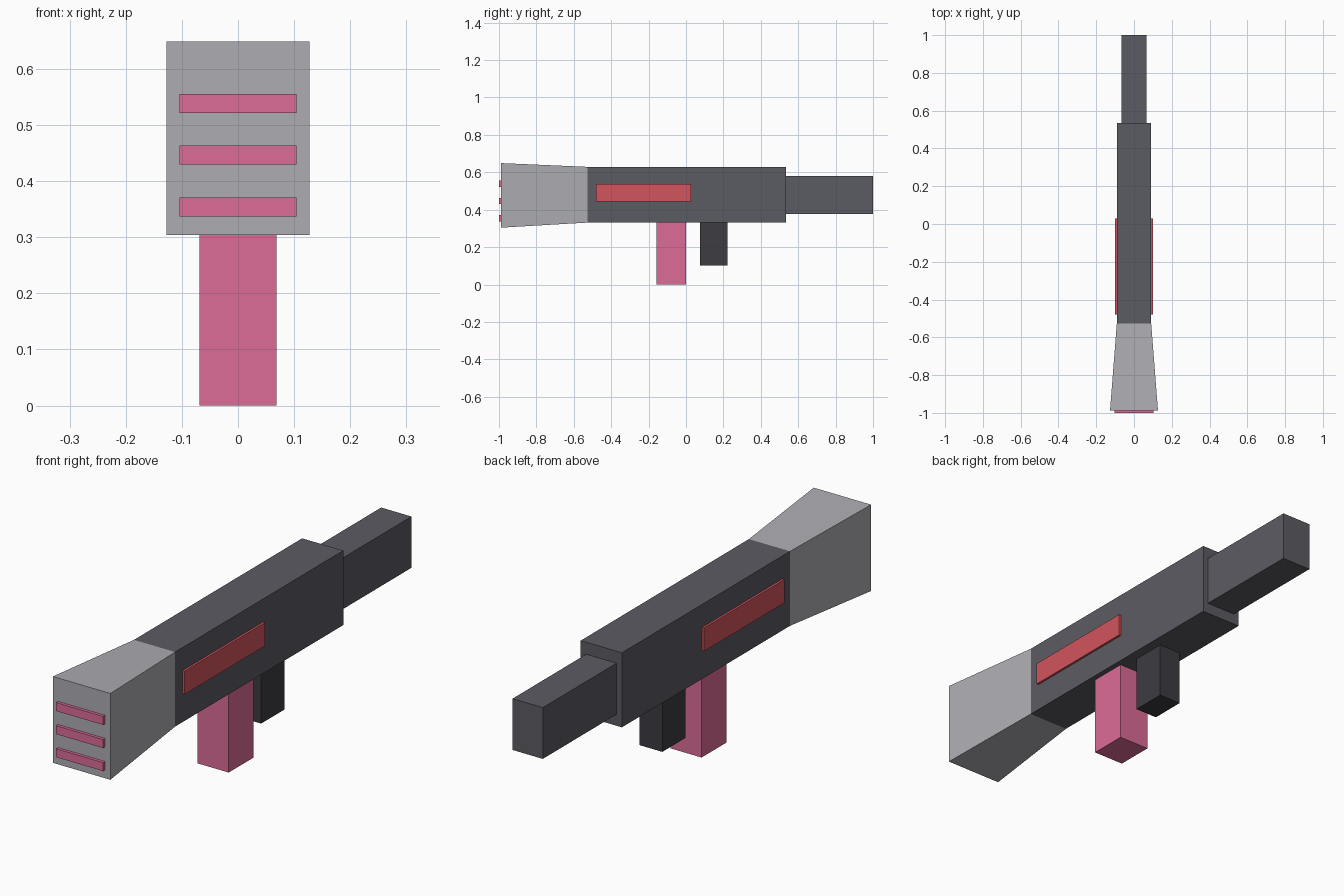
import bpy
import bmesh

if "Cube" in bpy.data.objects:
    bpy.data.objects.remove(bpy.data.objects["Cube"])


def material(name, rgb):
    mat = bpy.data.materials.new(name)
    mat.diffuse_color = (*rgb, 1)
    mat.use_nodes = True
    mat.node_tree.nodes["Principled BSDF"].inputs["Base Color"].default_value = mat.diffuse_color
    return mat


DARK = material("dark_grey", (0.105, 0.105, 0.125))
BLACK = material("charcoal", (0.045, 0.045, 0.055))
LIGHT = material("light_grey", (0.42, 0.42, 0.45))
PINK = material("pink", (0.72, 0.15, 0.31))
RED = material("red", (0.65, 0.09, 0.11))


def block(name, x, y, z, mat, rear=None):
    """Box from (min, max) ranges; rear = (half width, z min, z max) flares its -y end."""
    bm = bmesh.new()
    bmesh.ops.create_cube(bm, size=1)
    for v in bm.verts:
        i, j, k = (int(c > 0) for c in v.co)
        v.co = (x[i], y[j], z[k])
        if rear and j == 0:
            v.co.x = rear[0] * (1 if i else -1)
            v.co.z = rear[1 + k]
    mesh = bpy.data.meshes.new(name)
    bm.to_mesh(mesh)
    bm.free()
    mesh.materials.append(mat)
    obj = bpy.data.objects.new(name, mesh)
    bpy.context.collection.objects.link(obj)
    return obj


# Main housing, narrower barrel, flared stock
block("body", (-0.091, 0.091), (-0.527, 0.535), (0.331, 0.629), DARK)
block("barrel", (-0.067, 0.067), (0.535, 1.0), (0.376, 0.581), DARK)
block("stock", (-0.091, 0.091), (-0.988, -0.527), (0.331, 0.629), LIGHT,
      rear=(0.127, 0.304, 0.649))

# Grip and magazine under the housing
block("grip", (-0.069, 0.069), (-0.157, 0.0), (0.0, 0.331), PINK)
block("magazine", (-0.05, 0.05), (0.075, 0.221), (0.102, 0.331), BLACK)

# Raised panel on each side
for side, x in (("left", (-0.1, -0.091)), ("right", (0.091, 0.1))):
    block(f"side_panel_{side}", x, (-0.48, 0.028), (0.444, 0.537), RED)

# Three pads on the stock end
for n in range(3):
    z = 0.337 + n * 0.0923
    block(f"stock_pad_{n + 1}", (-0.104, 0.104), (-1.0, -0.988), (z, z + 0.034), PINK)
